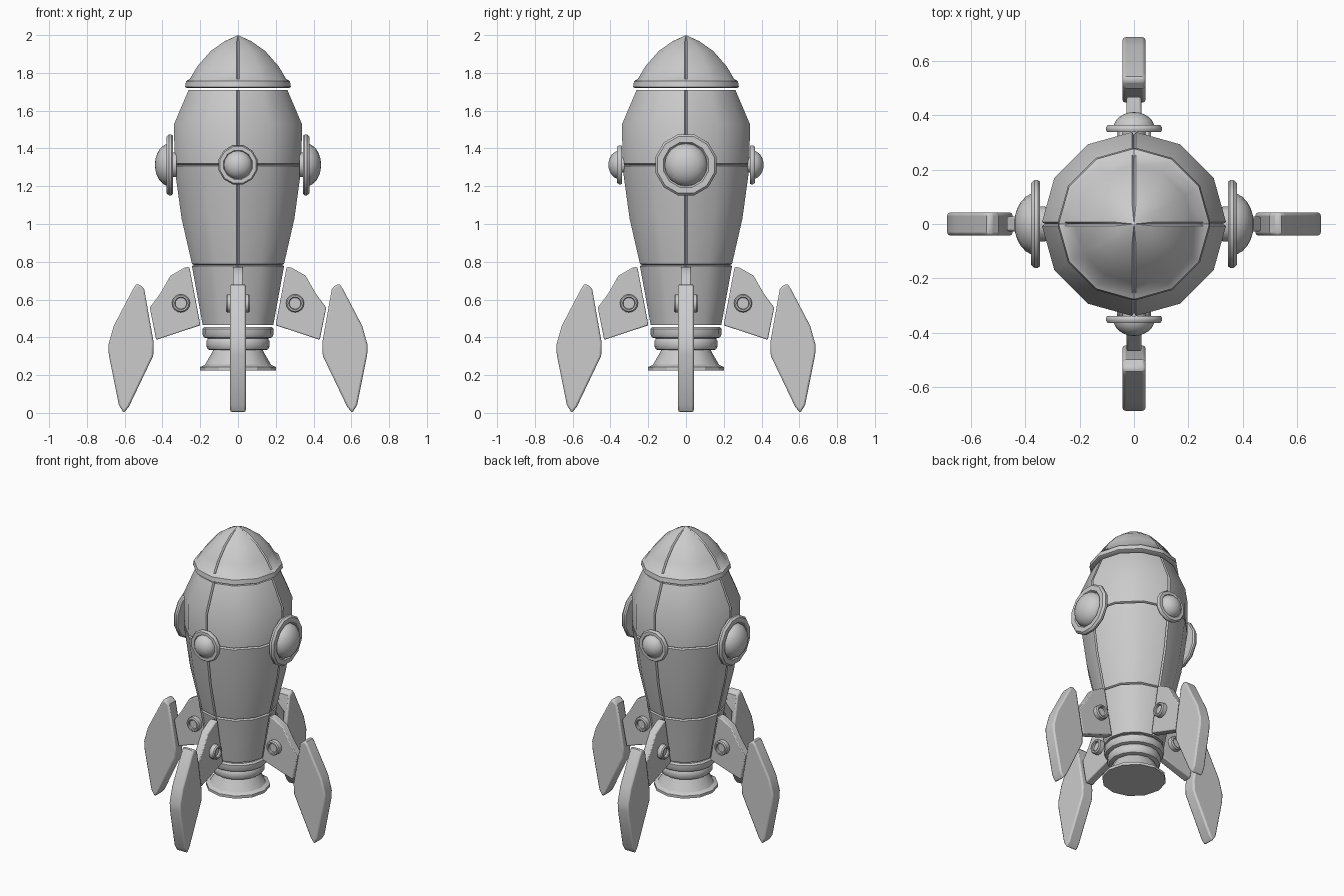
import bpy, bmesh, math
from mathutils import Matrix

cube = bpy.data.objects.get("Cube")
if cube:
    bpy.data.objects.remove(cube, do_unlink=True)

grey = bpy.data.materials.new("plain grey")
grey.use_nodes = True
GREY = (0.6, 0.6, 0.6, 1)
grey.diffuse_color = GREY
grey.node_tree.nodes["Principled BSDF"].inputs["Base Color"].default_value = GREY


def finish(name, bm, matrix, angle=35, bevel=0):
    bmesh.ops.remove_doubles(bm, verts=bm.verts, dist=1e-5)
    bmesh.ops.recalc_face_normals(bm, faces=bm.faces)
    mesh = bpy.data.meshes.new(name)
    bm.to_mesh(mesh)
    bm.free()
    mesh.materials.append(grey)
    ob = bpy.data.objects.new(name, mesh)
    bpy.context.collection.objects.link(ob)
    ob.matrix_world = matrix
    if bevel:
        mod = ob.modifiers.new("edge bevel", "BEVEL")
        mod.width = bevel
        mod.segments = 2
        mod.limit_method = "ANGLE"
        mod.angle_limit = math.radians(50)
    bpy.ops.object.select_all(action="DESELECT")
    ob.select_set(True)
    bpy.context.view_layer.objects.active = ob
    bpy.ops.object.shade_smooth_by_angle(angle=math.radians(angle))
    return ob


def lathe(name, profile, sides=12, turn=0.0, matrix=Matrix(), seam_above=None, angle=35):
    """Revolve (radius, height) points; optional V seams on the four axes."""
    bm = bmesh.new()
    rings = []
    for r, z in profile:
        ring = []
        for k in range(sides):
            a = 2 * math.pi * (k + turn) / sides
            columns = [(a, r)]
            if seam_above is not None and k % 3 == 0:
                w = min(0.007 / max(r, 0.01), 0.2)
                depth = min(0.012, r * 0.3) if z > seam_above else 0
                columns = [(a - w, r), (a, r - depth), (a + w, r)]
            ring += [bm.verts.new((q * math.cos(t), q * math.sin(t), z)) for t, q in columns]
        rings.append(ring)
    n = len(rings[0])
    for low, high in zip(rings, rings[1:]):
        for i in range(n):
            j = (i + 1) % n
            bm.faces.new((low[i], low[j], high[j], high[i]))
    for ring, (r, z) in ((rings[0], profile[0]), (rings[-1], profile[-1])):
        if r > 0:
            bm.faces.new(ring)
    return finish(name, bm, matrix, angle)


def plate(name, outline, thickness, matrix, bevel):
    """Extrude an outline in the radius/height plane."""
    bm = bmesh.new()
    face = bm.faces.new([bm.verts.new((r, -thickness / 2, z)) for r, z in outline])
    out = bmesh.ops.extrude_face_region(bm, geom=[face])
    moved = [v for v in out["geom"] if isinstance(v, bmesh.types.BMVert)]
    bmesh.ops.translate(bm, verts=moved, vec=(0, thickness, 0))
    return finish(name, bm, matrix, 35, bevel)


def groove(r, z):
    return [(r, z - 0.006), (r - 0.012, z), (r, z + 0.006)]


# Hull and nose
lathe("hull", [(0.187, 0.465), *groove(0.244, 0.783), (0.299, 1.03),
               *groove(0.337, 1.313), (0.338, 1.53), (0.262, 1.709)], seam_above=0)
lathe("nose_cone", [(0.27, 1.72), (0.28, 1.726), (0.275, 1.756), (0.255, 1.768),
                    (0.215, 1.835), (0.145, 1.915), (0.07, 1.968), (0, 2)],
      seam_above=1.76)

# Engine
lathe("upper_collar", [(0.165, 0.395), (0.18, 0.4), (0.188, 0.415),
                       (0.188, 0.445), (0.178, 0.456)], 16)
lathe("lower_collar", [(0.145, 0.332), (0.158, 0.336), (0.167, 0.35),
                       (0.167, 0.38), (0.158, 0.395)], 16)
lathe("nozzle", [(0.2, 0.225), (0.2, 0.243), (0.175, 0.255), (0.14, 0.315),
                 (0.13, 0.335)], angle=28)

# Portholes: large on the sides, small on front and back
for i, side in enumerate(("left", "back", "right", "front")):
    s, dome_r, start, tip = ((0.167, 0.115, 0.345, 0.44), (0.107, 0.076, 0.338, 0.411))[i % 2]
    place = (Matrix.Rotation(i * math.pi / 2, 4, "Z") @ Matrix.Translation((0, 0, 1.313))
             @ Matrix.Rotation(math.pi / 2, 4, "Y"))
    rim = 0.034 if i % 2 == 0 else 0.026
    lathe(side + "_porthole_rim",
          [(s * 0.4, 0.325), (s * 0.4, start), (s * 0.96, start), (s, start + 0.008),
           (s, start + rim * 0.6), (s * 0.93, start + rim), (s * 0.74, start + rim),
           (s * 0.68, start + rim * 0.6)], turn=0.5, matrix=place)
    base = start + 0.012
    arc = [math.radians(15 * k) for k in range(7)]
    lathe(side + "_porthole_dome",
          [(dome_r * math.cos(t) if k < 6 else 0, base + (tip - base) * math.sin(t))
           for k, t in enumerate(arc)], 16, matrix=place)

# Four landing legs
ARM = [(0.258, 0.775), (0.285, 0.768), (0.357, 0.727), (0.413, 0.63), (0.467, 0.557),
       (0.433, 0.387), (0.199, 0.464)]
FOOT = [(0.525, 0.682), (0.497, 0.658), (0.446, 0.371), (0.449, 0.302), (0.578, 0.032),
        (0.605, 0), (0.631, 0.042), (0.684, 0.308), (0.686, 0.36), (0.658, 0.46),
        (0.557, 0.653), (0.541, 0.678)]
for i, side in enumerate(("left", "back", "right", "front")):
    turn = Matrix.Rotation(i * math.pi / 2, 4, "Z")
    plate(side + "_leg_arm", ARM, 0.054, turn, 0.006)
    plate(side + "_leg_fin", FOOT, 0.084, turn, 0.01)
    for face, spin in (("a", 1), ("b", -1)):
        place = (turn @ Matrix.Translation((0.302, 0, 0.58))
                 @ Matrix.Rotation(spin * math.pi / 2, 4, "X"))
        lathe(side + "_leg_bolt_" + face,
              [(0.048, 0.02), (0.048, 0.056), (0.042, 0.063), (0.034, 0.063),
               (0.03, 0.058), (0.03, 0.045), (0, 0.045)], 16, matrix=place)
